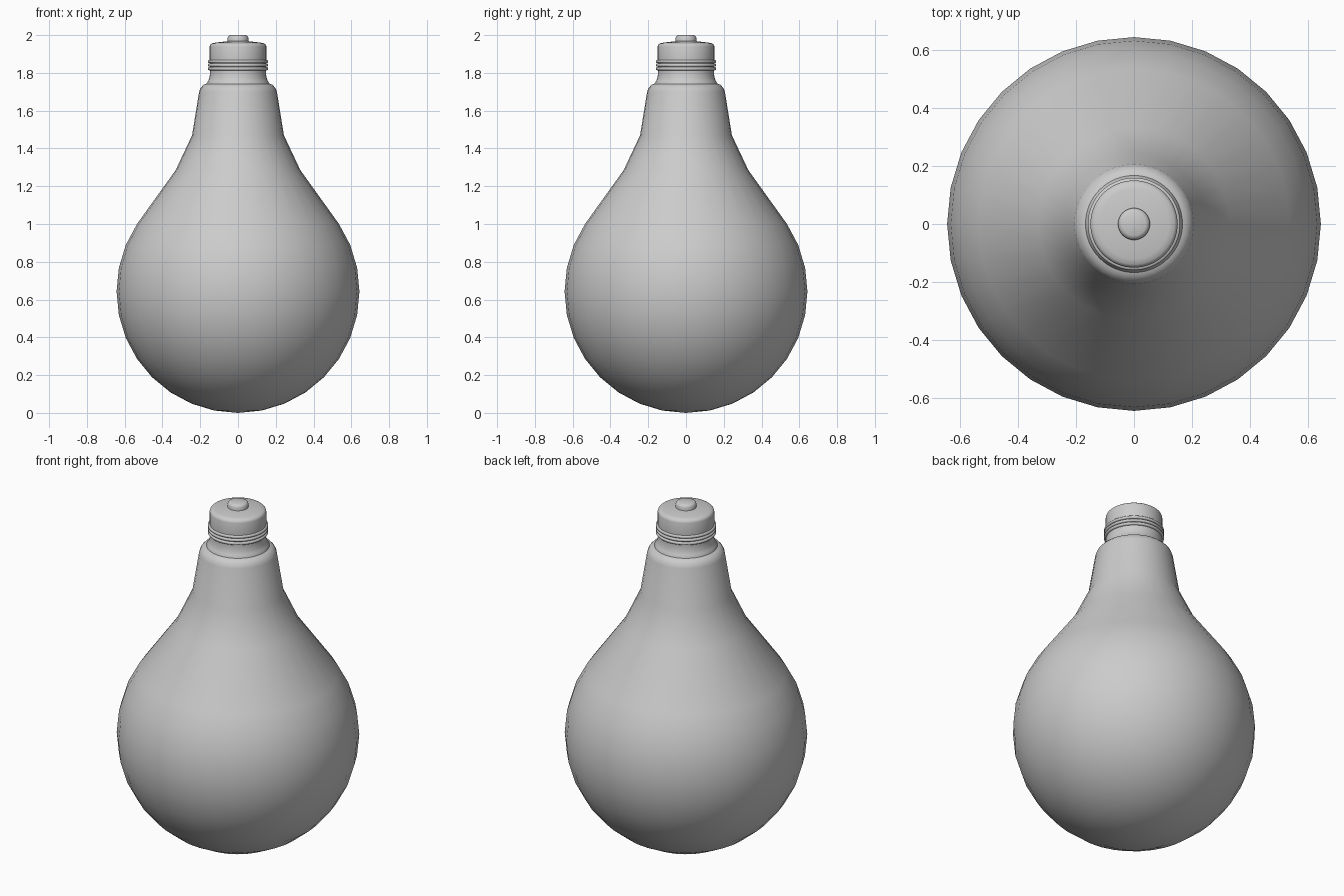
import bpy, bmesh, math

cube = bpy.data.objects.get("Cube")
if cube:
    bpy.data.objects.remove(cube, do_unlink=True)

grey = bpy.data.materials.new("light grey")
grey.use_nodes = True
grey.diffuse_color = (0.6, 0.6, 0.6, 1)
grey.node_tree.nodes["Principled BSDF"].inputs["Base Color"].default_value = grey.diffuse_color


def lathe(name, profile, sides, angle):
    """Spin a (radius, height) profile around z; zero radius closes an end."""
    bm = bmesh.new()
    rings = []
    for r, z in profile:
        count = sides if r > 0 else 1
        turns = [math.tau * i / sides for i in range(count)]
        rings.append([bm.verts.new((r * math.cos(a), r * math.sin(a), z)) for a in turns])
    for low, high in zip(rings, rings[1:]):
        for i in range(sides):
            j = (i + 1) % sides
            corners = [low[i % len(low)], low[j % len(low)],
                       high[j % len(high)], high[i % len(high)]]
            bm.faces.new(list(dict.fromkeys(corners)))
    bmesh.ops.recalc_face_normals(bm, faces=bm.faces)
    mesh = bpy.data.meshes.new(name)
    bm.to_mesh(mesh)
    bm.free()
    mesh.materials.append(grey)
    obj = bpy.data.objects.new(name, mesh)
    bpy.context.collection.objects.link(obj)
    bpy.ops.object.select_all(action="DESELECT")
    obj.select_set(True)
    bpy.context.view_layer.objects.active = obj
    bpy.ops.object.shade_smooth_by_angle(angle=math.radians(angle))
    return obj


# Glass: a round globe drawn out into a tapering neck with a rounded shoulder
R = 0.643
globe = [(R * math.sin(math.pi * k / 16), R - R * math.cos(math.pi * k / 16))
         for k in range(12)]
neck = [(0.33, 1.285), (0.243, 1.47), (0.206, 1.70), (0.198, 1.72),
        (0.182, 1.737), (0.16, 1.745), (0, 1.745)]
lathe("glass_bulb", globe + neck, 32, 60)

# Screw base: flared collar and capped barrel
collar = [(0, 1.738), (0.167, 1.738), (0.167, 1.744), (0.158, 1.757),
          (0.151, 1.775), (0.148, 1.80), (0.148, 1.82)]
barrel = [(0.15, 1.87), (0.15, 1.94), (0.147, 1.949), (0.139, 1.956),
          (0.12, 1.96), (0.055, 1.968), (0, 1.968)]
lathe("screw_base", collar + barrel, 64, 40)

# Screw threads: three stacked ridges
for n in range(3):
    z = 1.813 + n * 0.019
    lathe("thread_%d" % (n + 1),
          [(0.14, z), (0.155, z + 0.001), (0.159, z + 0.005),
           (0.159, z + 0.013), (0.155, z + 0.017), (0.14, z + 0.018)], 64, 50)

# Contact at the tip
lathe("contact_tip", [(0, 1.96), (0.055, 1.96), (0.055, 1.985), (0.05, 1.995),
                      (0.04, 2.0), (0, 2.0)], 32, 50)
